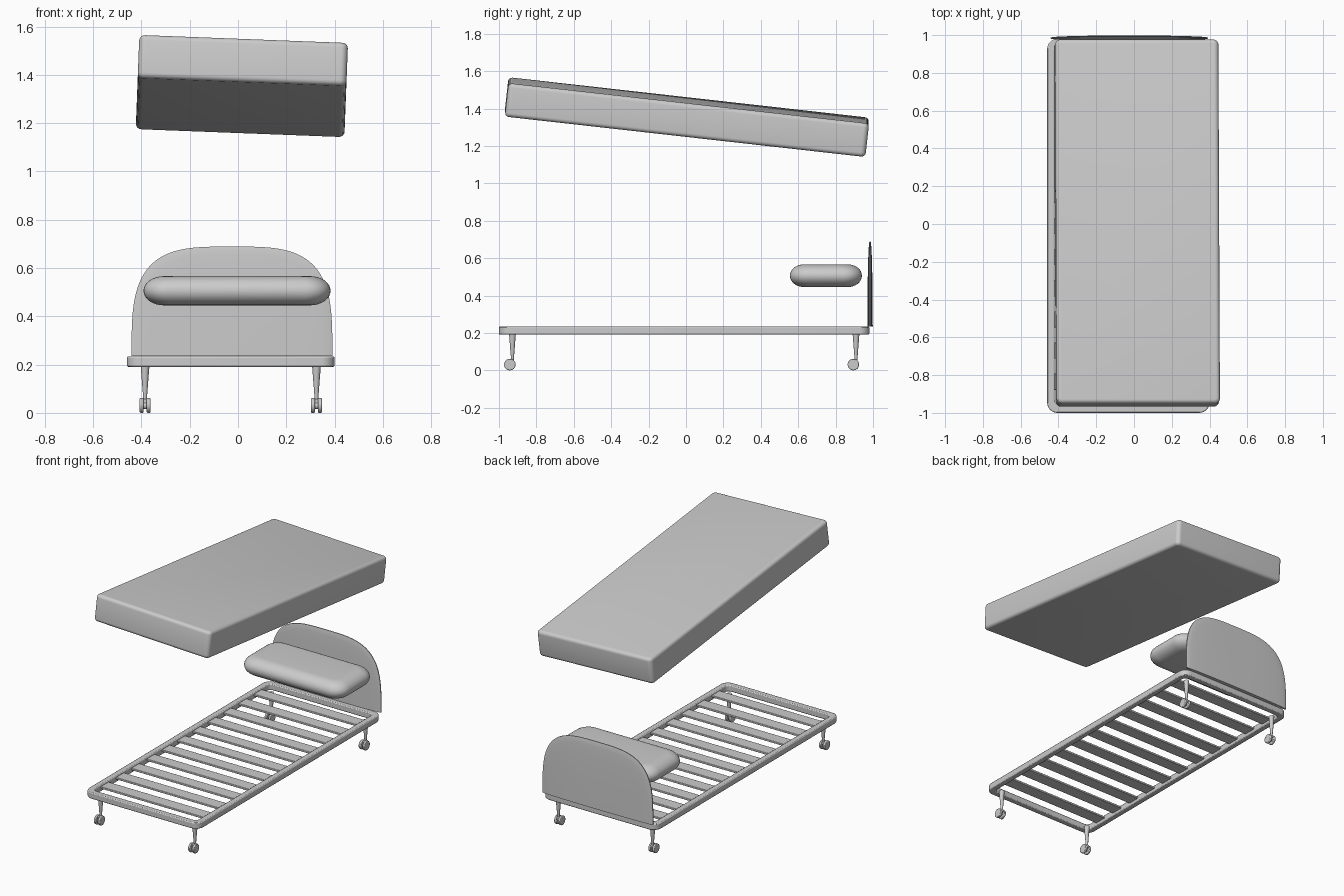
import bpy, bmesh
from math import sin, cos, pi, radians

if "Cube" in bpy.data.objects:
    bpy.data.objects.remove(bpy.data.objects["Cube"])

CX = -0.03  # bed centre line


def finish(bm, name, bevel=0, angle=35):
    bmesh.ops.recalc_face_normals(bm, faces=bm.faces[:])
    me = bpy.data.meshes.new(name)
    bm.to_mesh(me)
    bm.free()
    ob = bpy.data.objects.new(name, me)
    bpy.context.collection.objects.link(ob)
    if bevel:
        m = ob.modifiers.new("bevel", 'BEVEL')
        m.width, m.segments, m.limit_method = bevel, 2, 'ANGLE'
    bpy.ops.object.select_all(action='DESELECT')
    bpy.context.view_layer.objects.active = ob
    ob.select_set(True)
    bpy.ops.object.shade_smooth_by_angle(angle=radians(angle))
    return ob


def round_rect(w, d, r, z, seg=8):
    pts = []
    for k, (sx, sy) in enumerate(((1, 1), (-1, 1), (-1, -1), (1, -1))):
        for i in range(seg + 1):
            a = (k + i / seg) * pi / 2
            pts.append((sx * (w / 2 - r) + r * cos(a), sy * (d / 2 - r) + r * sin(a), z))
    return pts


def loft(name, loops, ring=False, bevel=0):
    bm = bmesh.new()
    rows = [[bm.verts.new(p) for p in lp] for lp in loops]
    n = len(rows[0])
    for a, b in zip(rows, rows[1:] + ([rows[0]] if ring else [])):
        for i in range(n):
            j = (i + 1) % n
            bm.faces.new((a[i], a[j], b[j], b[i]))
    if not ring:
        bm.faces.new(rows[0])
        bm.faces.new(rows[-1])
    return finish(bm, name, bevel)


def box(name, loc, size, bevel=0):
    bm = bmesh.new()
    bmesh.ops.create_cube(bm, size=1)
    bmesh.ops.scale(bm, vec=size, verts=bm.verts)
    ob = finish(bm, name, bevel)
    ob.location = loc
    return ob


def cone(name, loc, r1, r2, depth, rot=(0, 0, 0), bevel=0, seg=20):
    bm = bmesh.new()
    bmesh.ops.create_cone(bm, cap_ends=True, segments=seg, radius1=r1, radius2=r2, depth=depth)
    ob = finish(bm, name, bevel)
    ob.location, ob.rotation_euler = loc, rot
    return ob


# Bed frame: rounded rectangular ring
W, D, BAR = 0.86, 1.98, 0.04
FY = -0.01
outer = [round_rect(W, D, 0.055, z) for z in (0.191, 0.234)]
inner = [round_rect(W - 2 * BAR, D - 2 * BAR, 0.03, z) for z in (0.234, 0.191)]
frame = loft("bed_frame", outer + inner, ring=True, bevel=0.006)
frame.location = (CX, FY, 0)

# Slats
N = 11
for i in range(N):
    y = FY + (i - (N - 1) / 2) * 0.165
    box(f"slat_{i + 1}", (CX, y, 0.217), (W - 2 * BAR + 0.02, 0.085, 0.014), 0.003)

# Legs with twin-wheel casters
for sx in (-1, 1):
    for end, y in (("front", -0.928), ("rear", 0.909)):
        tag = f"{end}_{'left' if sx < 0 else 'right'}"
        x, cy = CX + sx * 0.355, y - 0.014
        cone(f"leg_{tag}", (x, y, 0.123), 0.007, 0.018, 0.14)
        box(f"caster_hood_{tag}", (x, y - 0.006, 0.047), (0.02, 0.03, 0.022), 0.004)
        cone(f"caster_axle_{tag}", (x, cy, 0.03), 0.014, 0.014, 0.03, (0, pi / 2, 0))
        for s in (-1, 1):
            cone(f"caster_wheel_{tag}_{'a' if s < 0 else 'b'}", (x + s * 0.0145, cy, 0.031),
                 0.031, 0.031, 0.016, (0, pi / 2, 0), 0.004, 24)

# Headboard: lens-thick panel with a superellipse outline
bm = bmesh.new()
HALF, HIGH, POW, SEG = 0.416, 0.454, 2 / 3.5, 48
scales = [0, 0.35, 0.6, 0.8, 0.92, 0.98, 1]
profile = [(s, -1) for s in scales] + [(s, 1) for s in reversed(scales)]
rows = []
for s, side in profile:
    t = 0.003 + 0.0115 * (1 - s ** 2) ** 0.5
    row = []
    for i in range(SEG + 1):
        c, h = cos(pi * i / SEG), abs(sin(pi * i / SEG))
        c = (1 if c > 0 else -1) * abs(c) ** POW
        h = 0 if i in (0, SEG) else h ** POW
        row.append(bm.verts.new((-0.025 + s * HALF * c, 0.984 + side * t, 0.235 + s * HIGH * h)))
    rows.append(row)
for a, b in zip(rows, rows[1:]):
    for i in range(SEG):
        bm.faces.new((a[i], a[i + 1], b[i + 1], b[i]))
bmesh.ops.remove_doubles(bm, verts=bm.verts[:], dist=1e-5)
bmesh.ops.holes_fill(bm, edges=[e for e in bm.edges if e.is_boundary], sides=0)
finish(bm, "headboard")

# Pillow: fully rounded cushion
loops = []
for i in range(17):
    a = -pi / 2 + pi * i / 16
    f = 1 - cos(a)
    loops.append(round_rect(0.775 - 0.17 * f, 0.385 - 0.15 * f, 0.10 - 0.06 * f, 0.0605 * sin(a)))
pillow = loft("pillow", loops)
pillow.location = (-0.004, 0.748, 0.506)

# Mattress: soft-edged slab floating at a tilt
R, T = 0.022, 0.18
loops = []
for s in (-1, 1):
    for i in range(6):
        a = pi / 2 * (i / 5 if s > 0 else 1 - i / 5)
        ins = 2 * R * (1 - cos(a))
        loops.append(round_rect(0.865 - ins, 1.94 - ins, 0.028 - ins / 2,
                                s * (T / 2 - R + R * sin(a))))
mattress = loft("mattress", loops)
mattress.location = (0.016, 0.005, 1.354)
mattress.rotation_euler = (radians(-6.4), radians(2.2), 0)
